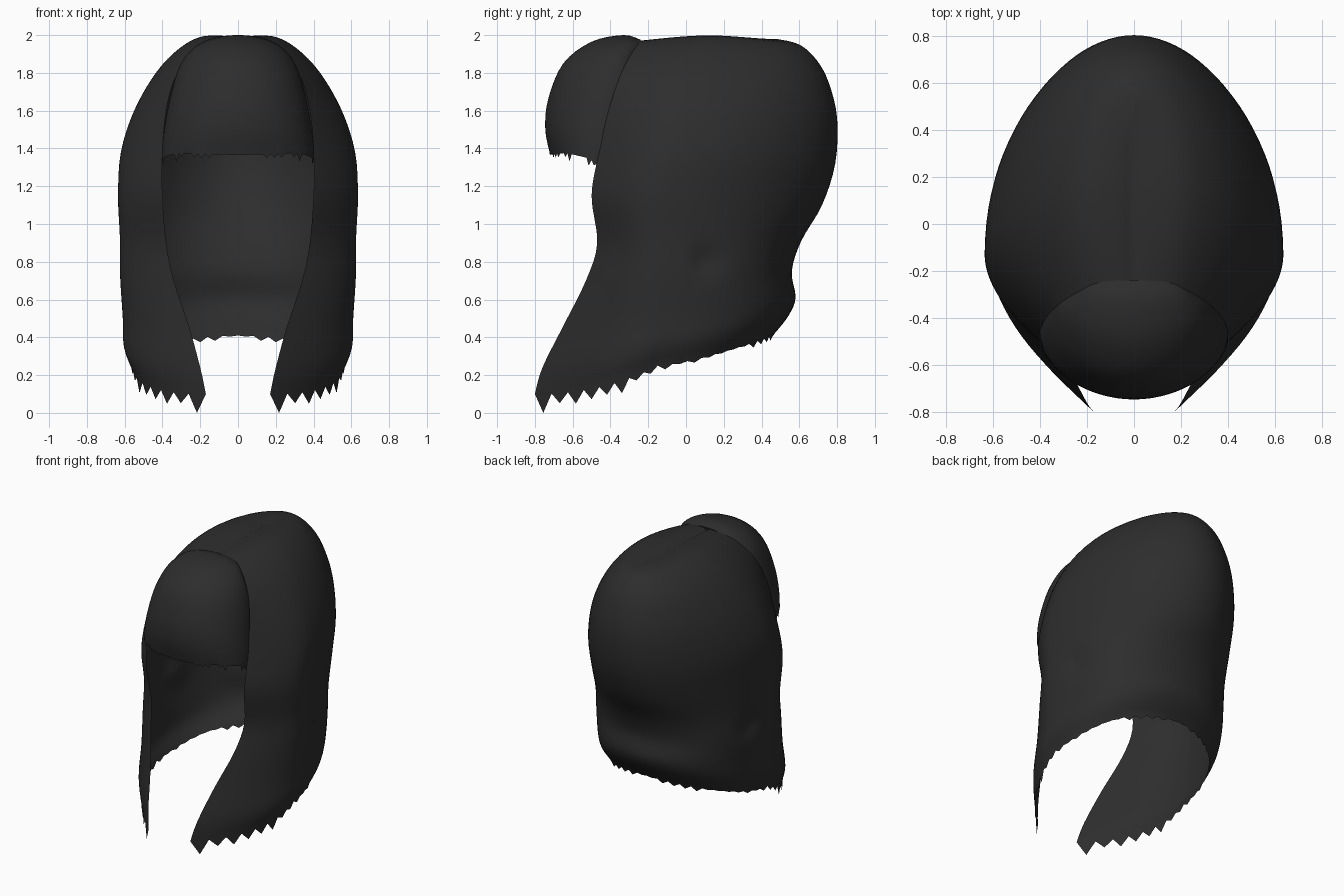
import bpy, bmesh, math, random
from mathutils import Vector

random.seed(4)
if "Cube" in bpy.data.objects:
    bpy.data.objects.remove(bpy.data.objects["Cube"], do_unlink=True)

hair = bpy.data.materials.new("charcoal hair")
hair.use_nodes = True
hair.diffuse_color = (0.026, 0.026, 0.026, 1)
bsdf = hair.node_tree.nodes["Principled BSDF"]
bsdf.inputs["Base Color"].default_value = hair.diffuse_color
bsdf.inputs["Roughness"].default_value = 0.8


def smooth_rows(rows, steps):
    """Catmull-Rom interpolation through a list of number tuples."""
    result = []
    for i in range(len(rows) - 1):
        a, b = rows[max(i - 1, 0)], rows[i]
        c, d = rows[i + 1], rows[min(i + 2, len(rows) - 1)]
        for s in range(steps):
            t = s / steps
            result.append([
                q + t / 2 * (r - p + t * (2 * p - 5 * q + 4 * r - w + t * (3 * (q - r) + w - p)))
                for p, q, r, w in zip(a, b, c, d)])
    result.append(list(rows[-1]))
    return result


def mirrored_sheet(name, grid):
    """Skin a grid of points on the +x half and mirror it."""
    bm = bmesh.new()
    verts = [[bm.verts.new(p) for p in row] for row in grid]
    for upper, lower in zip(verts, verts[1:]):
        for j in range(len(upper) - 1):
            bm.faces.new((upper[j], lower[j], lower[j + 1], upper[j + 1]))
    bmesh.ops.remove_doubles(bm, verts=bm.verts, dist=0.0005)
    mesh = bpy.data.meshes.new(name)
    bm.to_mesh(mesh)
    bm.free()
    mesh.materials.append(hair)
    obj = bpy.data.objects.new(name, mesh)
    bpy.context.collection.objects.link(obj)
    mirror = obj.modifiers.new("mirror", 'MIRROR')
    mirror.use_clip = True
    mirror.merge_threshold = 0.001
    bpy.ops.object.select_all(action='DESELECT')
    obj.select_set(True)
    bpy.context.view_layer.objects.active = obj
    bpy.ops.object.shade_smooth_by_angle(angle=math.radians(50))


# Main hair: front edge (x, y, z), side (x, y, z), back (y, z), back fullness
levels = [
    (0, -.24, 1.972, 0, .14, 1.99, .48, 1.98, 0),
    (.14, -.25, 1.96, .18, .14, 1.995, .6, 1.95, .15),
    (.24, -.29, 1.9, .31, .11, 1.93, .69, 1.87, .1),
    (.33, -.35, 1.78, .435, .06, 1.8, .755, 1.75, .02),
    (.38, -.41, 1.6, .55, 0, 1.6, .8, 1.56, -.05),
    (.4, -.46, 1.38, .62, -.06, 1.38, .79, 1.32, -.08),
    (.4, -.5, 1.15, .635, -.13, 1.15, .72, 1.1, -.03),
    (.38, -.47, .9, .625, -.13, .92, .61, .91, .1),
    (.34, -.53, .7, .625, -.13, .74, .56, .75, .18),
    (.26, -.65, .46, .61, -.14, .5, .58, .61, .14),
    (.2, -.76, .24, .605, -.15, .36, .54, .51, .12),
    (.17, -.8, .1, .56, -.15, .25, .46, .41, .12),
]
FRONT, BACK = 16, 24


def level_curve(level):
    xf, yf, zf, xs, ys, zs, yb, zb, fullness = level
    front, side = Vector((xf, yf, zf)), Vector((xs, ys, zs))
    bend = Vector((xs, yf * .45 + ys * .55, zs if zf > 1 else zf))
    points = []
    for i in range(FRONT):
        t = i / FRONT
        points.append(front * (1 - t) ** 2 + bend * 2 * t * (1 - t) + side * t * t)
    for i in range(BACK + 1):
        a = math.pi / 2 * i / BACK
        s = math.sin(a)
        x = xs * math.cos(a) * (1 + fullness * s * s) if i < BACK else 0
        points.append(Vector((x, ys + (yb - ys) * s, zs + (zb - zs) * s ** 1.4)))
    return points


grid = [level_curve(level) for level in smooth_rows(levels, 4)]

# Parting groove along the crown
for p in grid[0]:
    p.z -= .014 * max(0, min(1, (.48 - p.y) * 5))

# Shallow tuck above the hem on each side
for row in grid:
    for p in row:
        if p.x > .3 and p.y > .04:
            p.x -= .03 * math.exp(-((p.y - .1) / .08) ** 2 - ((p.z - .8) / .07) ** 2)

# Ragged hem: deep points on the front locks, fine irregular ones behind
for j, p in enumerate(grid[-1]):
    if j % 2 and j < FRONT * .75:
        p.z = max(p.z - random.uniform(.05, .09), .01)
    elif j % 2:
        p.z -= random.uniform(0, .03)
min(grid[-1], key=lambda p: p.z).z = 0
mirrored_sheet("hair_shell", grid)

# Fringe: each row holds centre (y, z) and side edge (x, y, z)
fringe_rows = [
    (-.24, 1.975, .18, -.25, 1.92),
    (-.33, 2, .25, -.29, 1.86),
    (-.5, 1.965, .32, -.32, 1.76),
    (-.65, 1.85, .36, -.37, 1.63),
    (-.73, 1.66, .385, -.41, 1.52),
    (-.745, 1.5, .4, -.44, 1.42),
    (-.72, 1.37, .4, -.475, 1.31),
]
COLUMNS = 28
fringe = []
for yc, zc, xe, ye, ze in smooth_rows(fringe_rows, 4):
    row = []
    for i in range(COLUMNS + 1):
        a = math.pi / 2 * i / COLUMNS
        c = math.cos(a)
        row.append(Vector((xe * math.sin(a), ye + (yc - ye) * c, ze + (zc - ze) * c ** .75)))
    fringe.append(row)

# Sparse strands along the fringe hem, plain in the middle
for i, p in enumerate(fringe[-1]):
    p.z = 1.365 + .02 * (i / COLUMNS) - .07 * (i / COLUMNS) ** 8
    if i > COLUMNS * .2 and i % 2:
        p.z -= random.choice((0, .005, .02, .045))
mirrored_sheet("fringe", fringe)
